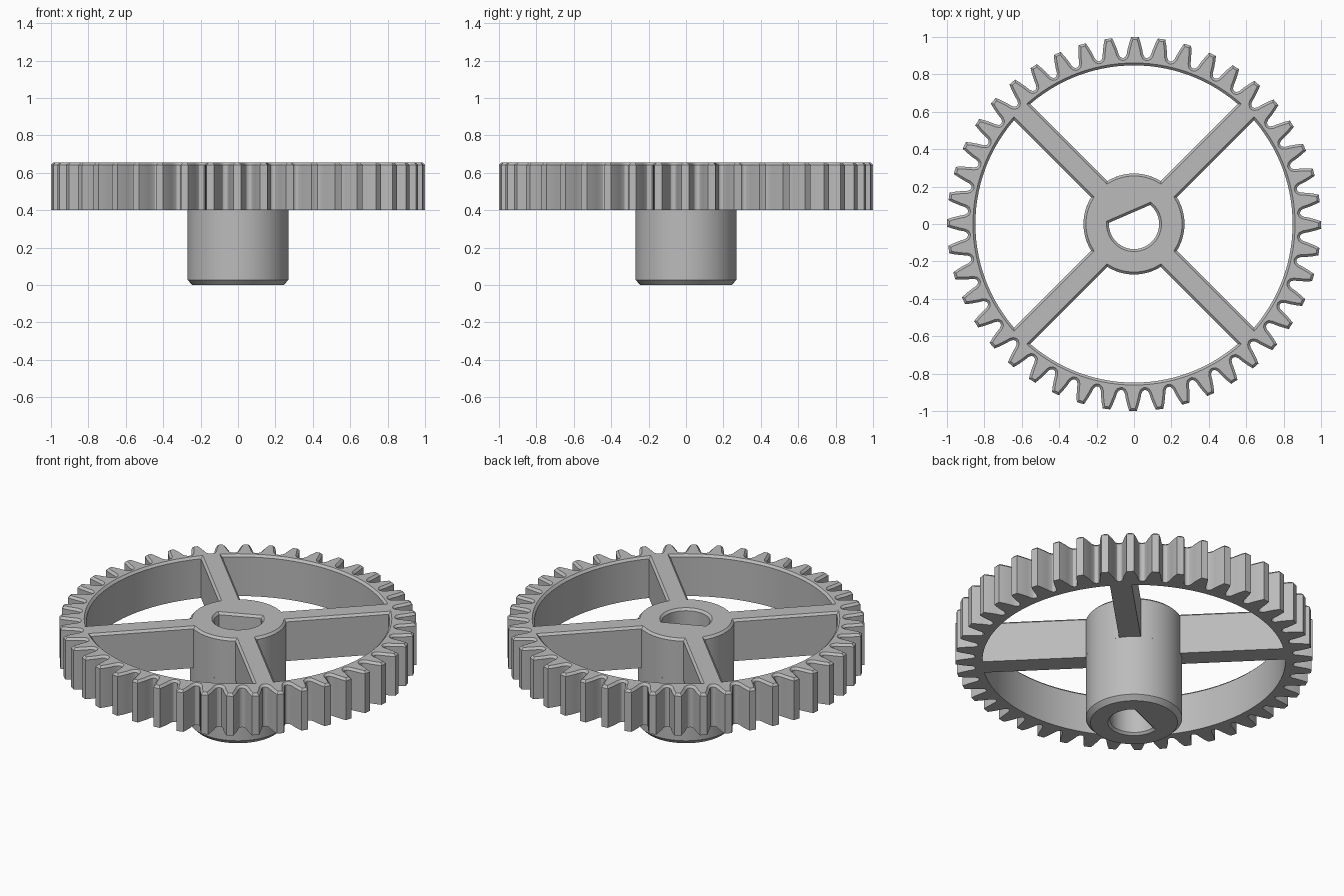
import bpy, bmesh
from math import sin, cos, asin, pi, radians
from mathutils import Vector

if "Cube" in bpy.data.objects:
    bpy.data.objects.remove(bpy.data.objects["Cube"])

TEETH = 44
BOTTOM, TOP, CHAMFER = 0.40, 0.655, 0.013
HUB_R, RIM_R, SPOKE_HALF = 0.27, 0.848, 0.061
BORE_R, FLAT = 0.134, 0.059

grey = bpy.data.materials.new("plain grey")
grey.use_nodes = True
grey.diffuse_color = (0.5, 0.5, 0.5, 1)
grey.node_tree.nodes["Principled BSDF"].inputs["Base Color"].default_value = (0.5, 0.5, 0.5, 1)


def arc(r, a0, a1, n):
    return [Vector((r * cos(a0 + (a1 - a0) * i / n), r * sin(a0 + (a1 - a0) * i / n)))
            for i in range(n + 1)]


def circle(r, n=72):
    return arc(r, 0, 2 * pi, n)[:-1]


def inset(loop, d):
    """Move a counter-clockwise outline inward by d (outward when negative)."""
    out = []
    for i, p in enumerate(loop):
        e0 = (p - loop[i - 1]).normalized()
        e1 = (loop[(i + 1) % len(loop)] - p).normalized()
        n0, n1 = Vector((-e0.y, e0.x)), Vector((-e1.y, e1.x))
        out.append(p + (n0 + n1) * d / (1 + n0.dot(n1)))
    return out


def ring(bm, loop, z):
    return [bm.verts.new((p.x, p.y, z)) for p in loop]


def wall(bm, rings):
    for a, b in zip(rings, rings[1:]):
        for i in range(len(a)):
            j = (i + 1) % len(a)
            bm.faces.new((a[i], a[j], b[j], b[i]))


def cap(bm, rings, up):
    """Fill a flat region bounded by an outline and its holes."""
    edges = []
    for r in rings:
        for i in range(len(r)):
            pair = (r[i - 1], r[i])
            edges.append(bm.edges.get(pair) or bm.edges.new(pair))
    made = bmesh.ops.triangle_fill(bm, edges=edges, use_beauty=True,
                                   use_dissolve=False, normal=(0, 0, up))
    for f in made["geom"]:
        if isinstance(f, bmesh.types.BMFace):
            f.normal_update()
            if f.normal.z * up < 0:
                f.normal_flip()


def finish(bm, name):
    mesh = bpy.data.meshes.new(name)
    bm.to_mesh(mesh)
    bm.free()
    mesh.materials.append(grey)
    ob = bpy.data.objects.new(name, mesh)
    bpy.context.collection.objects.link(ob)
    bpy.ops.object.select_all(action='DESELECT')
    ob.select_set(True)
    bpy.context.view_layer.objects.active = ob
    bpy.ops.object.shade_smooth_by_angle(angle=radians(30))


# Toothed outline: half a tooth as (radius, half width), mirrored and repeated
half_tooth = [(0.89, 0.060), (0.895, 0.051), (0.908, 0.044),
              (0.935, 0.039), (0.97, 0.030), (1.0, 0.020)]
outline = []
for t in range(TEETH):
    mid = 2 * pi * t / TEETH - radians(0.3)
    for side, pts in ((-1, half_tooth), (1, half_tooth[::-1])):
        for r, w in pts:
            a = mid + side * w / r
            outline.append(Vector((r * cos(a), r * sin(a))))

# Four openings between the spokes
windows = []
for k in range(4):
    mid = k * pi / 2
    a = pi / 4 - asin(SPOKE_HALF / RIM_R)
    b = pi / 4 - asin(SPOKE_HALF / HUB_R)
    windows.append(arc(RIM_R, mid - a, mid + a, 28) + arc(HUB_R, mid + b, mid - b, 14))

# D-shaped bore, flat side toward the back left
flat_dir = radians(113.4)
half_flat = pi / 2 - asin(FLAT / BORE_R)
bore = arc(BORE_R, flat_dir + half_flat, flat_dir + 2 * pi - half_flat, 48)

# Spoked gear wheel with chamfered upper edges
bm = bmesh.new()
low, high = [], []
for loop, sign in [(outline, 1)] + [(w, -1) for w in windows]:
    rings = [ring(bm, loop, BOTTOM), ring(bm, loop, TOP - CHAMFER),
             ring(bm, inset(loop, sign * CHAMFER), TOP)]
    wall(bm, rings if sign > 0 else rings[::-1])
    low.append(rings[0])
    high.append(rings[2])
cap(bm, high + [ring(bm, inset(bore, -CHAMFER), TOP)], 1)
cap(bm, low + [ring(bm, circle(HUB_R - 0.005), BOTTOM)], -1)
finish(bm, "gear_wheel")

# Hub sleeve below the wheel, with the bore running through
bm = bmesh.new()
shell = [ring(bm, circle(r), z) for r, z in ((HUB_R - 0.026, 0), (HUB_R, 0.027), (HUB_R, BOTTOM))]
wall(bm, shell)
wide = inset(bore, -CHAMFER)
hole = [ring(bm, l, z) for l, z in ((wide, TOP), (bore, TOP - CHAMFER), (bore, CHAMFER), (wide, 0))]
wall(bm, hole)
cap(bm, [shell[0], hole[-1]], -1)
finish(bm, "hub_sleeve")
